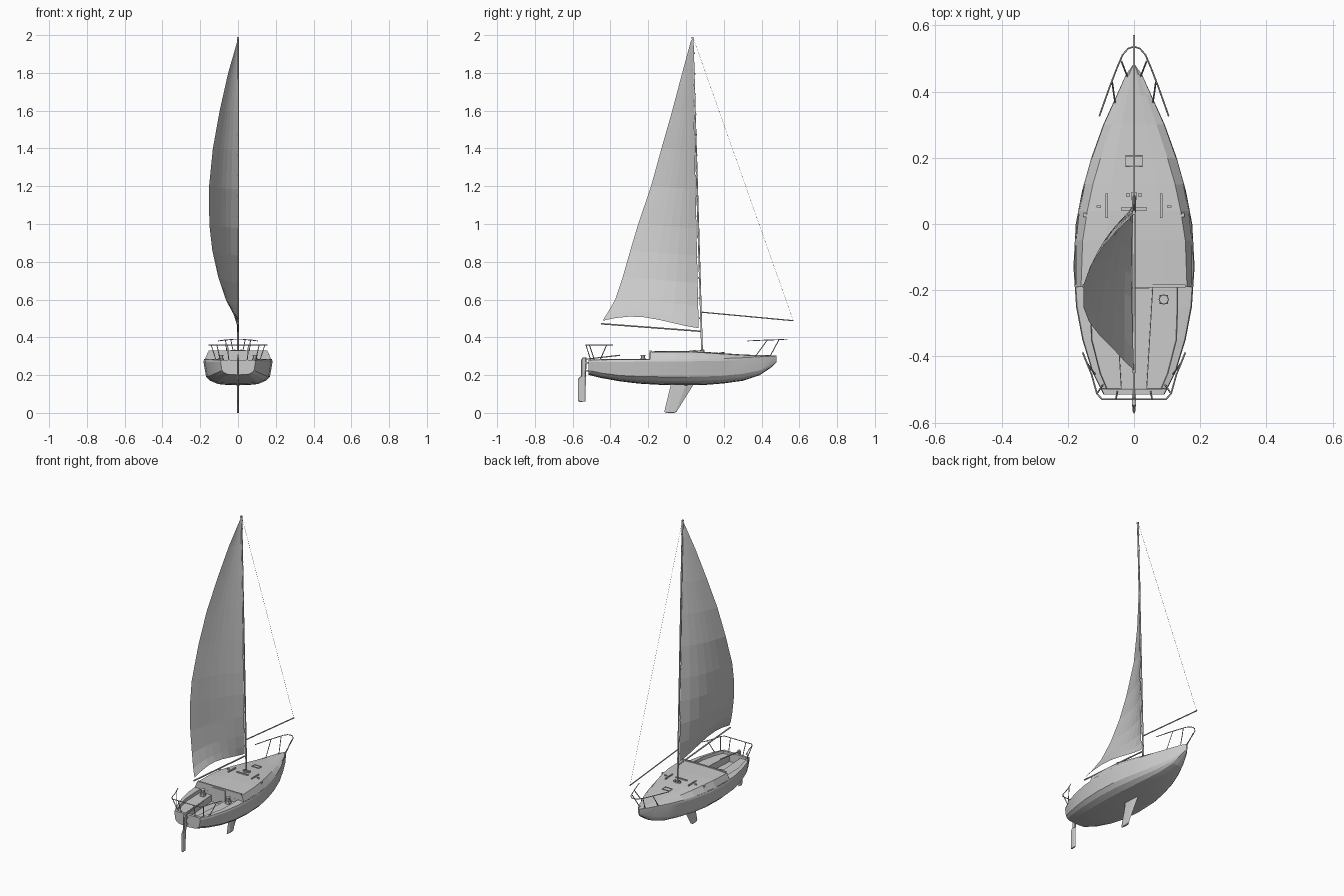
import bpy, bmesh, math
from mathutils import Vector

if "Cube" in bpy.data.objects:
    bpy.data.objects.remove(bpy.data.objects["Cube"])

# Hull stations: y, half beam, keel-line z, chine z, sheer z
ST = [(-.515, .092, .201, .225, .280), (-.45, .125, .185, .211, .281), (-.35, .156, .167, .198, .282),
      (-.25, .175, .155, .193, .283), (-.13, .183, .148, .191, .284), (0, .176, .146, .191, .285),
      (.1, .157, .148, .193, .286), (.2, .129, .156, .197, .288), (.3, .093, .170, .206, .292),
      (.39, .052, .199, .225, .297), (.45, .025, .240, .255, .300), (.48, .004, .268, .275, .302)]


def lerp_table(table, y, col):
    for a, b in zip(table, table[1:]):
        if y <= b[0]:
            t = max(0, (y - a[0]) / (b[0] - a[0]))
            return a[col] + t * (b[col] - a[col])
    return table[-1][col]


def mesh_object(name, bm, smooth=None):
    bmesh.ops.recalc_face_normals(bm, faces=bm.faces[:])
    me = bpy.data.meshes.new(name)
    bm.to_mesh(me)
    bm.free()
    ob = bpy.data.objects.new(name, me)
    bpy.context.collection.objects.link(ob)
    if smooth:
        bpy.ops.object.select_all(action='DESELECT')
        bpy.context.view_layer.objects.active = ob
        ob.select_set(True)
        bpy.ops.object.shade_smooth_by_angle(angle=math.radians(smooth))
    return ob


def loft(name, rows, caps=(), smooth=None):
    """Skin a list of equal-length point rows; caps lists row indices to fill."""
    bm = bmesh.new()
    v = [[bm.verts.new(p) for p in r] for r in rows]
    for a, b in zip(v, v[1:]):
        for i in range(len(a) - 1):
            bm.faces.new((a[i], a[i + 1], b[i + 1], b[i]))
    for c in caps:
        bm.faces.new(v[c])
    return mesh_object(name, bm, smooth)


def mirrored(half, y):
    """Half section from centre line outward -> full section at y."""
    pts = [(-x, y, z) for x, z in reversed(half)]
    return pts + [(x, y, z) for x, z in half if x > 1e-6]


def box(name, centre, size):
    bm = bmesh.new()
    bmesh.ops.create_cube(bm, size=1)
    for v in bm.verts:
        v.co = Vector(a * b for a, b in zip(v.co, size)) + Vector(centre)
    return mesh_object(name, bm)


def tube(name, pts, r, cyclic=False):
    cu = bpy.data.curves.new(name, 'CURVE')
    cu.dimensions = '3D'
    cu.bevel_depth, cu.bevel_resolution, cu.use_fill_caps = r, 1, True
    sp = cu.splines.new('POLY')
    sp.points.add(len(pts) - 1)
    for p, q in zip(sp.points, pts):
        p.co = (*q, 1)
    sp.use_cyclic_u = cyclic
    ob = bpy.data.objects.new(name, cu)
    bpy.context.collection.objects.link(ob)
    return ob


def plate(name, outline, thick):
    """Tapered foil blade from a (y, z) outline."""
    bm = bmesh.new()
    n = len(outline)
    cy = sum(p[0] for p in outline) / n
    cz = sum(p[1] for p in outline) / n
    rim = [bm.verts.new((0, y, z)) for y, z in outline]
    for s in (-1, 1):
        inner = [bm.verts.new((s * thick / 2, cy + (y - cy) * .6, cz + (z - cz) * .98)) for y, z in outline]
        bm.faces.new(inner)
        for i in range(n):
            j = (i + 1) % n
            bm.faces.new((rim[i], rim[j], inner[j], inner[i]))
    return mesh_object(name, bm)


# Hull
loft("hull", [mirrored([(0, zb), (.34 * w, zb + .002), (.6 * w, zb + .15 * (zc - zb)),
                        (.8 * w, zb + .5 * (zc - zb)), (.925 * w, zc), (w, zs - .012), (.98 * w, zs)], y)
              for y, w, zb, zc, zs in ST], caps=(0, -1), smooth=15)

# Foredeck and cabin top with sloping sides: y, cabin half width, cabin top z
CAB = [(-.19, .160, .324), (-.05, .155, .326), (.04, .141, .325), (.12, .124, .320), (.2, .101, .314),
       (.3, .068, .307), (.39, .036, .304), (.45, .016, .303), (.48, .002, .302)]
rows = []
for y, wc, zt in CAB:
    w, zs = lerp_table(ST, y, 1) * .98, lerp_table(ST, y, 4)
    rows.append(mirrored([(0, zt + .002), (wc * .55, zt + .001), (wc, zt - .003), (w, zs)], y))
loft("cabin_deck", rows, caps=(0,))

# Cockpit: side decks, benches, foot well
rows = []
for y, flat in ((-.515, 1), (-.498, 1), (-.497, 0), (-.45, 0), (-.35, 0), (-.25, 0), (-.19, 0)):
    w, zs = lerp_table(ST, y, 1) * .98, lerp_table(ST, y, 4)
    wi = min(w * .84, .132)
    ww = .037 + (y + .5) * .06
    zb, zw = (zs, zs) if flat else (.266, .225)
    rows.append(mirrored([(0, zw), (ww, zw), (ww + .001, zb), (wi - .002, zb), (wi, zs + .003 * (1 - flat)), (w, zs)], y))
loft("cockpit", rows)
box("cabin_bulkhead", (0, -.189, .252), (.28, .003, .07))
box("companionway_door", (0, -.192, .283), (.09, .006, .075))
box("traveller_beam", (0, -.187, .326), (.31, .010, .008))

# Keel fin and rudder
plate("keel", [(-.078, .160), (-.115, .006), (-.108, 0), (-.062, 0), (-.05, .006), (.046, .160)], .012)
plate("rudder_blade", [(-.556, .195), (-.573, .18), (-.572, .065), (-.565, .058), (-.532, .06), (-.53, .195)], .009)
plate("rudder_head", [(-.548, .292), (-.556, .28), (-.556, .19), (-.53, .19), (-.526, .28), (-.528, .292)], .012)
box("rudder_bracket_top", (0, -.521, .265), (.012, .02, .008))
box("rudder_bracket_low", (0, -.521, .222), (.012, .02, .008))
tube("tiller", [(0, -.54, .283), (0, -.5, .288), (0, -.35, .305)], .0035)

# Mast, boom, bow pole and forestay
tube("mast", [(0, .085, .322), (0, .035, 1.987)], .0055)
tube("boom", [(0, .08, .432), (0, -.45, .472)], .0045)
tube("bow_pole", [(0, .085, .533), (0, .57, .488)], .0035)
tube("forestay", [(0, .04, 1.98), (0, .568, .488)], .0006)
box("mast_cap", (0, .035, 1.987), (.009, .012, .008))
box("mast_step", (0, .085, .328), (.016, .024, .012))
box("mast_organiser", (0, .045, .331), (.08, .009, .006))

# Mainsail: leech points z, y, x; luff follows the mast
LEECH = [(.488, -.442, 0), (.53, -.415, -.028), (.6, -.375, -.065), (.72, -.335, -.105), (.86, -.295, -.136),
         (1.0, -.253, -.152), (1.2, -.185, -.153), (1.4, -.130, -.133), (1.6, -.073, -.097),
         (1.8, -.020, -.052), (1.97, .026, -.003)]
rows = []
N = 7
for k, (z, y, x) in enumerate(LEECH):
    f = k / (len(LEECH) - 1)
    zl = .448 + (z - .488) / 1.482 * 1.53
    yl = .067 - .034 * (zl - .45) / 1.53
    row = []
    for i in range(N + 1):
        u = i / N
        belly = .028 * math.sin(math.pi * u ** .8) * (1 - f ** 3) * min(1, .25 + k / 4)
        lift = .036 * math.sin(math.pi * u ** 1.4) * max(0, 1 - k / 3)
        row.append((x * u - belly, yl + (y - yl) * u, zl + (z - zl) * u + lift))
    rows.append(row)
loft("mainsail", rows)

# Sail slides along the mast
for i in range(14):
    z = .5 + i * .108
    box(f"sail_slide_{i + 1}", (0, .0755 - .036 * (z - .45) / 1.53, z), (.004, .012, .008))

# Bow rail and stern rail with posts
half = [(.105, .325, .381), (.075, .41, .385), (.05, .475, .387), (.035, .51, .389), (.018, .53, .39)]
tube("bow_rail", half + [(0, .536, .39)] + [(-x, y, z) for x, y, z in reversed(half)], .0025)
half = [(.155, -.388, .360), (.128, -.455, .360), (.112, -.512, .360), (.096, -.53, .360)]
tube("stern_rail", half + [(-x, y, z) for x, y, z in reversed(half)], .0025)
POSTS = {"bow_post_aft": [(.066, .43, .385), (.057, .365, .296)],
         "bow_post_fore": [(.038, .492, .387), (.02, .445, .30)],
         "stern_post_side": [(.142, -.42, .36), (.117, -.455, .281)],
         "stern_post_corner": [(.112, -.512, .36), (.094, -.485, .281)],
         "stern_post_back": [(.055, -.53, .36), (.05, -.505, .281)]}


def winch(name, x, y, z):
    bm = bmesh.new()
    for r, dz, h in ((.016, .006, .012), (.010, .018, .014), (.014, .028, .006)):
        ret = bmesh.ops.create_cone(bm, cap_ends=True, segments=8, radius1=r, radius2=r, depth=h)
        for v in ret["verts"]:
            v.co += Vector((x, y, z + dz))
    mesh_object(name, bm)


# Paired deck fittings
for side, s in (("right", 1), ("left", -1)):
    for name, pts in POSTS.items():
        tube(f"{name}_{side}", [(s * x, y, z) for x, y, z in pts], .0025)
        x, y, z = pts[1]
        box(f"{name}_foot_{side}", (s * x, y, z + .001), (.008, .008, .005))
    winch(f"winch_{side}", s * .09, -.228, .266 + .010)
    box(f"winch_base_{side}", (s * .09, -.228, .270), (.026, .026, .014))
    box(f"deck_track_{side}", (s * .082, .055, .327), (.007, .075, .009))
    box(f"chainplate_{side}", (s * .148, .027, .314), (.008, .012, .02))
    box(f"deck_cleat_{side}", (s * .107, .053, .327), (.014, .006, .008))
    box(f"deck_block_{side}", (s * .018, .088, .330), (.008, .012, .012))

# Foredeck hatch handle
tube("foredeck_handle", [(-.025, .205, .319), (.025, .205, .319), (.025, .175, .321), (-.025, .175, .321)], .002, True)
